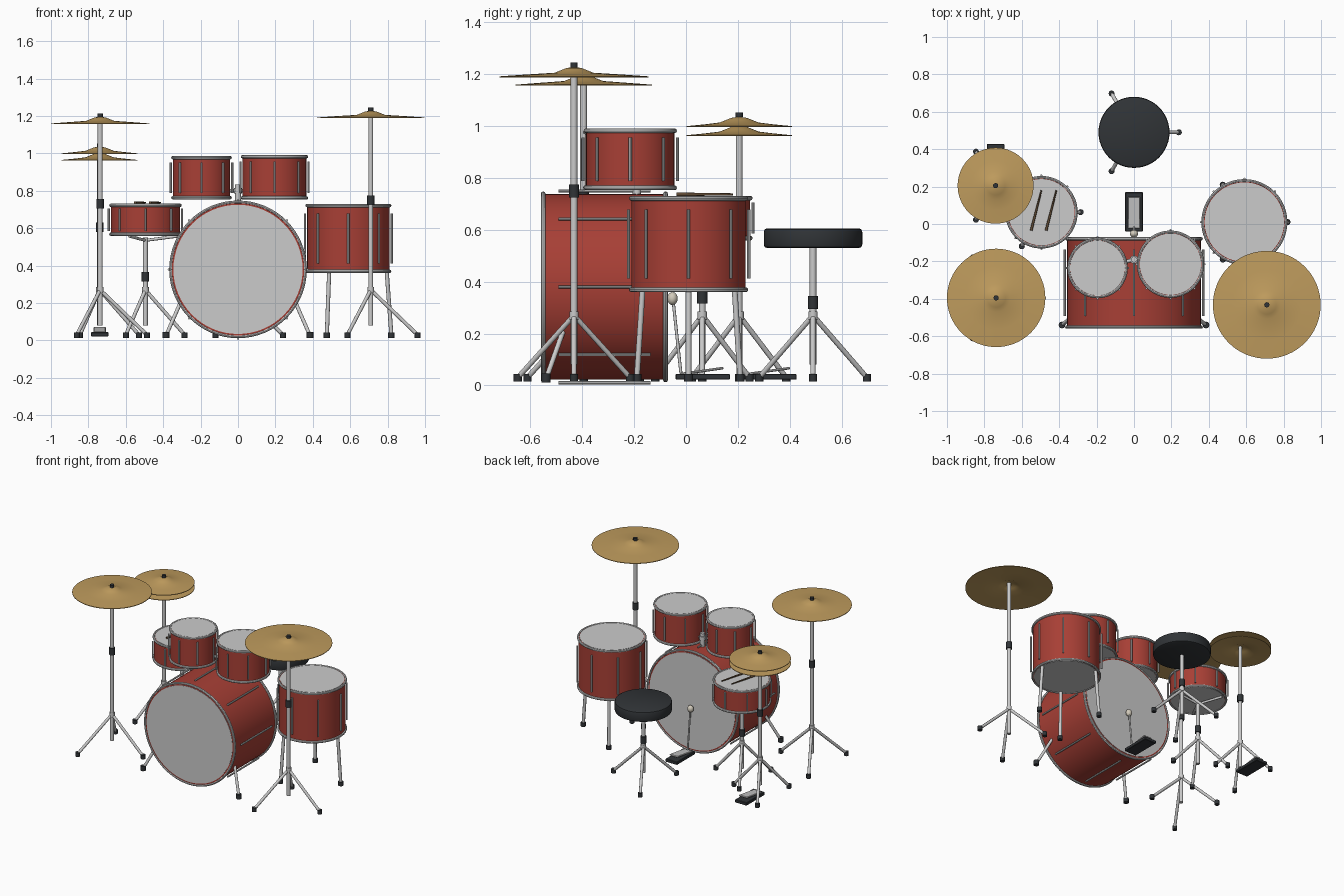
import bpy, bmesh
from math import pi, cos, sin, radians
from mathutils import Matrix, Vector

if "Cube" in bpy.data.objects:
    bpy.data.objects.remove(bpy.data.objects["Cube"])


def material(name, rgb):
    m = bpy.data.materials.new(name)
    m.diffuse_color = (*rgb, 1)
    m.use_nodes = True
    m.node_tree.nodes["Principled BSDF"].inputs["Base Color"].default_value = m.diffuse_color
    return m


RED = material("red_lacquer", (0.39, 0.05, 0.036))
BRASS = material("brass", (0.52, 0.33, 0.11))
BLACK = material("black_rubber", (0.03, 0.034, 0.038))
WOOD = material("dark_wood", (0.12, 0.07, 0.035))
FELT = material("felt", (0.65, 0.6, 0.5))


def finish(name, bm, mat=None, smooth=True):
    bmesh.ops.recalc_face_normals(bm, faces=bm.faces)
    me = bpy.data.meshes.new(name)
    bm.to_mesh(me)
    bm.free()
    ob = bpy.data.objects.new(name, me)
    bpy.context.collection.objects.link(ob)
    if mat:
        me.materials.append(mat)
    if smooth:
        me.shade_smooth()
        me.set_sharp_from_angle(angle=radians(35))
    return ob


def add_rod(bm, a, b, r, r2=None, seg=12):
    """Cylinder or cone between two points."""
    a, b = Vector(a), Vector(b)
    d = b - a
    m = Matrix.Translation((a + b) / 2) @ d.to_track_quat('Z', 'Y').to_matrix().to_4x4()
    bmesh.ops.create_cone(bm, cap_ends=True, segments=seg, radius1=r,
                          radius2=r if r2 is None else r2, depth=d.length, matrix=m)


def rods(name, items, mat=None, seg=12):
    bm = bmesh.new()
    for it in items:
        add_rod(bm, *it, seg=seg)
    return finish(name, bm, mat)


def lathe(name, profile, M, mat=None, seg=48, closed=False):
    """Revolve (radius, z) points about local z."""
    bm = bmesh.new()
    vs = [bm.verts.new((r, 0, z)) for r, z in profile]
    pairs = list(zip(vs, vs[1:])) + ([(vs[-1], vs[0])] if closed else [])
    es = [bm.edges.new(p) for p in pairs]
    bmesh.ops.spin(bm, geom=vs + es, cent=(0, 0, 0), axis=(0, 0, 1), angle=2 * pi,
                   steps=seg, use_duplicate=False)
    bmesh.ops.remove_doubles(bm, verts=bm.verts, dist=1e-5)
    bm.transform(M)
    return finish(name, bm, mat)


def box(name, loc, size, mat=None, tilt=0):
    bm = bmesh.new()
    bmesh.ops.create_cube(bm, size=1, matrix=Matrix.Translation(loc) @ Matrix.Rotation(tilt, 4, 'X')
                          @ Matrix.Diagonal((*size, 1)))
    bmesh.ops.bevel(bm, geom=bm.edges, offset=0.003, segments=1, affect='EDGES')
    return finish(name, bm, mat, False)


def polar(c, r, deg, z):
    return (c[0] + r * cos(radians(deg)), c[1] + r * sin(radians(deg)), z)


def drum(name, M, R, h):
    """Shell, heads, rims and eight tension rods about local z, centred."""
    lathe(name + "_shell", [(R * 0.9, -h / 2), (R, -h / 2), (R, h / 2), (R * 0.9, h / 2)],
          M, RED, 64, True)
    lug = bmesh.new()
    for s, side in ((1, "batter"), (-1, "resonant")):
        z = s * h / 2
        lathe(f"{name}_{side}_head", [(0, z + s * .002), (R * .965, z + s * .002),
              (R * .965, z - s * .004), (0, z - s * .004)], M, None, 64)
        ring = [(R + .002 + .008 * cos(a * pi / 4), z - s * .004 + .009 * sin(a * pi / 4))
                for a in range(8)]
        lathe(f"{name}_{side}_rim", ring, M, None, 64, True)
    for i in range(8):
        x, y, _ = polar((0, 0), R + .012, i * 45, 0)
        add_rod(lug, (x, y, -h * .37), (x, y, h * .37), .006, seg=8)
    lug.transform(M)
    finish(name + "_tension_rods", lug)


def at(x, y, z):
    return Matrix.Translation((x, y, z))


def stand(name, c, top, clamp, reach):
    """Column with clamp and a tripod with rubber feet."""
    rods(name + "_column", [((*c, .08), (*c, top), .013)], seg=16)
    rods(name + "_clamp", [((*c, clamp - .025), (*c, clamp + .025), .02)], BLACK, 16)
    angles = (0, 120, 240)
    rods(name + "_legs", [((*c, .27), polar(c, reach, a, .03), .010) for a in angles]
         + [((*c, .255), (*c, .285), .018)])
    rods(name + "_feet", [(polar(c, reach, a, .014), polar(c, reach, a, .043), .016)
                          for a in angles], BLACK)


def cymbal(name, c, z, R):
    """Thin bowed plate with a raised bell."""
    up = [(.008, .035), (.03, .032), (.05, .024), (.075, .014), (R * .65, .007), (R, 0)]
    lathe(name, up + [(r, h - .004) for r, h in reversed(up)], at(*c, z), BRASS, 64, True)


def pedal(name, x, y):
    box(name + "_base", (x, y, .033), (.094, .21, .022), BLACK)
    box(name + "_footboard", (x, y - .005, .055), (.066, .17, .010), None, radians(8))


# Drums
drum("bass_drum", at(0, -.315, .38) @ Matrix.Rotation(pi / 2, 4, 'X'), .358, .48)
drum("left_tom", at(-.195, -.235, .87), .152, .222)
drum("right_tom", at(.195, -.215, .872), .17, .228)
drum("floor_tom", at(.59, .01, .545), .22, .36)
drum("snare_drum", at(-.495, .063, .645), .184, .162)

# Bass drum spurs
for s, side in ((-1, "left"), (1, "right")):
    rods(side + "_spur", [((s * .30, -.47, .22), (s * .383, -.538, .03), .010)])
    rods(side + "_spur_foot", [((s * .385, -.54, .012), (s * .385, -.54, .045), .018)], BLACK)

# Tom mount
rods("tom_mount", [((0, -.19, .72), (0, -.19, .835), .016),
                   ((0, -.19, .80), (-.07, -.21, .80), .010),
                   ((0, -.19, .80), (.06, -.2, .80), .010),
                   ((0, -.19, .785), (0, -.19, .815), .022)])

# Floor tom legs
fc = (.59, .01)
rods("floor_tom_legs", [(polar(fc, .205, a, .37), polar(fc, .23, a, .03), .011)
                        for a in (0, 120, 240)])
rods("floor_tom_feet", [(polar(fc, .23, a, .014), polar(fc, .23, a, .043), .017)
                        for a in (0, 120, 240)], BLACK)

# Snare stand, basket and drumsticks
sc = (-.495, .063)
stand("snare_stand", sc, .55, .34, .21)
rods("snare_basket", [((*sc, .535), polar(sc, .17, a, .557), .008) for a in (0, 120, 240)])
rods("drumsticks", [((x, -.035, .737), (x + .055, .18, .737), .007, .004) for x in (-.55, -.47)],
     WOOD)

# Cymbals and stands: name, centre, edge heights, radius, clamp height, leg reach
for name, c, zs, R, clamp, reach in (
        ("left_crash", (-.737, -.395), (1.16,), .263, .73, .25),
        ("right_ride", (.71, -.432), (1.192,), .288, .75, .25),
        ("hi_hat", (-.74, .205), (.965, 1.0), .203, .605, .21)):
    for i, z in enumerate(zs):
        cymbal(f"{name}_cymbal_{i + 1}", c, z, R)
    top = zs[-1] + .035
    stand(name + "_stand", c, top + .005, clamp, reach)
    rods(name + "_wing_nut", [((*c, top), (*c, top + .018), .014)], BLACK)

# Pedals and beater
pedal("bass_pedal", 0, .065)
pedal("hi_hat_pedal", -.74, .322)
rods("beater_rod", [((0, -.02, .05), (0, -.05, .33), .006)])
bm = bmesh.new()
bmesh.ops.create_uvsphere(bm, u_segments=20, v_segments=12, radius=1,
                          matrix=at(0, -.052, .335) @ Matrix.Diagonal((.022, .02, .025, 1)))
finish("beater_ball", bm, FELT)

# Throne
tc = (0, .49)
stand("throne", tc, .535, .32, .24)
lathe("throne_seat", [(0, .53), (.178, .53), (.187, .534), (.19, .543), (.19, .592),
                      (.187, .601), (.178, .606), (0, .606)], at(*tc, 0), BLACK, 48)
